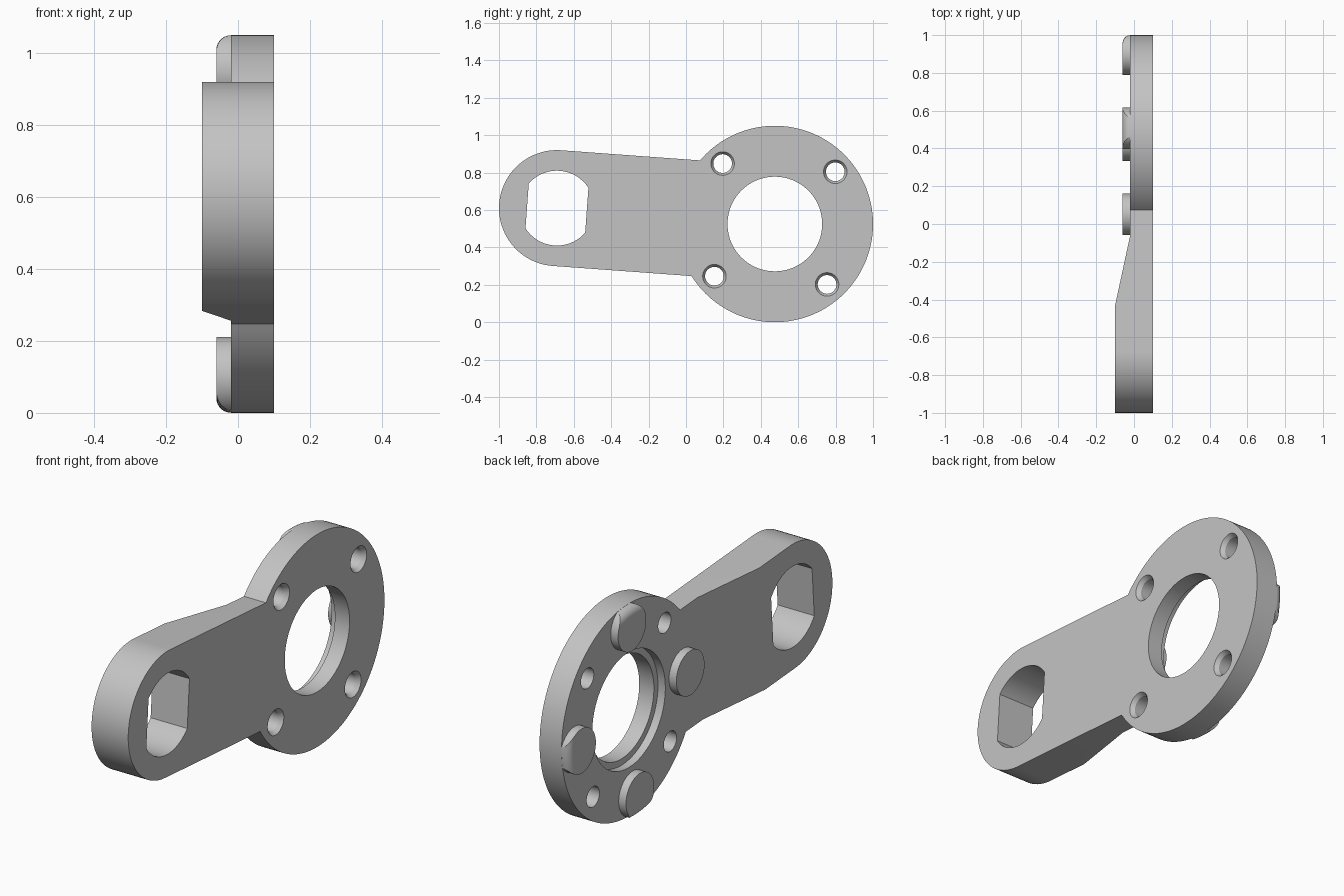
import bpy, bmesh
from math import sin, cos, pi, radians, asin

cube = bpy.data.objects.get("Cube")
if cube:
    bpy.data.objects.remove(cube, do_unlink=True)

TILT = radians(4.17)              # slope of the arm
RING_Y, RING_Z, RING_R = 0.475, 0.525, 0.525
ARM_U, ARM_R = -1.168, 0.31       # arm eye, measured along the arm from the ring centre
BACK, FACE = -0.02, 0.1           # the two sides of the ring plate
BOLT_R = 0.427

grey = bpy.data.materials.new("light_grey")
grey.use_nodes = True
grey.diffuse_color = (0.55, 0.55, 0.55, 1)
grey.node_tree.nodes["Principled BSDF"].inputs["Base Color"].default_value = (0.55, 0.55, 0.55, 1)


def place(x, u, v):
    """Plate coordinates (along and across the arm) to world space."""
    return (x, RING_Y + u * cos(TILT) + v * sin(TILT),
            RING_Z - u * sin(TILT) + v * cos(TILT))


def arc(r, a0, a1, n, u=0, v=0):
    return [(u + r * cos(a0 + (a1 - a0) * i / n), v + r * sin(a0 + (a1 - a0) * i / n))
            for i in range(n + 1)]


def circle(r, u=0, v=0, n=96):
    return arc(r, 0, 2 * pi, n, u, v)[:-1]


def solid(name, sections):
    """Loft closed sections, each a list of (x, u, v), and cap both ends."""
    bm = bmesh.new()
    loops = [[bm.verts.new(place(*p)) for p in s] for s in sections]
    n = len(loops[0])
    for a, b in zip(loops, loops[1:]):
        for i in range(n):
            j = (i + 1) % n
            bm.faces.new((a[i], a[j], b[j], b[i]))
    bm.faces.new(loops[0])
    bm.faces.new(loops[-1])
    bmesh.ops.recalc_face_normals(bm, faces=bm.faces)
    mesh = bpy.data.meshes.new(name)
    bm.to_mesh(mesh)
    bm.free()
    mesh.materials.append(grey)
    obj = bpy.data.objects.new(name, mesh)
    bpy.context.collection.objects.link(obj)
    return obj


def prism(name, outline, x0, x1):
    return solid(name, [[(x, u, v) for u, v in outline] for x in (x0, x1)])


def turned(name, profile, u=0, v=0, n=96):
    """Round solid from (x, radius) pairs."""
    return solid(name, [[(x, *p) for p in circle(r, u, v, n)] for x, r in profile])


def boolean(obj, tool, operation="DIFFERENCE"):
    tool.hide_render = True
    mod = obj.modifiers.new("cut", "BOOLEAN")
    mod.operation, mod.solver, mod.object = operation, "EXACT", tool
    bpy.context.view_layer.objects.active = obj
    bpy.ops.object.modifier_apply(modifier=mod.name)
    bpy.data.objects.remove(tool, do_unlink=True)


def smooth(obj):
    bpy.ops.object.select_all(action="DESELECT")
    obj.select_set(True)
    bpy.context.view_layer.objects.active = obj
    bpy.ops.object.shade_smooth_by_angle(angle=radians(25))


# Plate: ring and arm in one outline
neck = pi - asin(ARM_R / RING_R)
outline = arc(RING_R, -neck, neck, 110) + arc(ARM_R, pi / 2, 3 * pi / 2, 48, ARM_U)
plate = prism("lever_plate", outline, -0.1, FACE)

# Thin the ring and slope the arm down to it
slope = [(-0.14, -1.116), (BACK, -0.558), (BACK, 0.8), (-0.14, 0.8)]
boolean(plate, solid("slope_cutter", [[(x, u, v) for x, u in slope] for v in (-0.8, 0.8)]))

# Stepped centre bore
boolean(plate, turned("bore_cutter", [(-0.3, 0.285), (0.02, 0.285), (0.02, 0.253), (0.3, 0.253)]))

# Double-flat hole in the arm eye
flat = asin(0.12 / 0.2)
eye = arc(0.2, flat, pi - flat, 32, ARM_U) + arc(0.2, pi + flat, 2 * pi - flat, 32, ARM_U)
boolean(plate, prism("eye_cutter", eye, -0.3, 0.3))

# Four chamfered screw holes
for k in range(4):
    a = pi / 4 + k * pi / 2
    boolean(plate, turned("screw_cutter", [(-0.3, 0.05), (0.08, 0.05), (FACE, 0.063), (0.12, 0.076)],
                          BOLT_R * cos(a), BOLT_R * sin(a), 40))
smooth(plate)

# Round pads on the back, the outer three trimmed to the rounded rim
FILLET = 0.04
for k, name in enumerate(("rear_pad", "upper_pad", "arm_pad", "lower_pad")):
    a = k * pi / 2
    pad = turned(name, [(-0.06, 0.11), (BACK + 0.01, 0.11)],
                 0.425 * cos(a), 0.425 * sin(a), 64)
    if name != "arm_pad":
        rim = [(0.05, RING_R - 0.0005)]
        for i in range(9):
            t = i / 8 * pi / 2
            rim.append((BACK - FILLET * sin(t) - 0.0002 * (i == 8),
                        RING_R - 0.0005 - FILLET * (1 - cos(t))))
        boolean(pad, turned("rim_trimmer", rim), "INTERSECT")
    smooth(pad)
